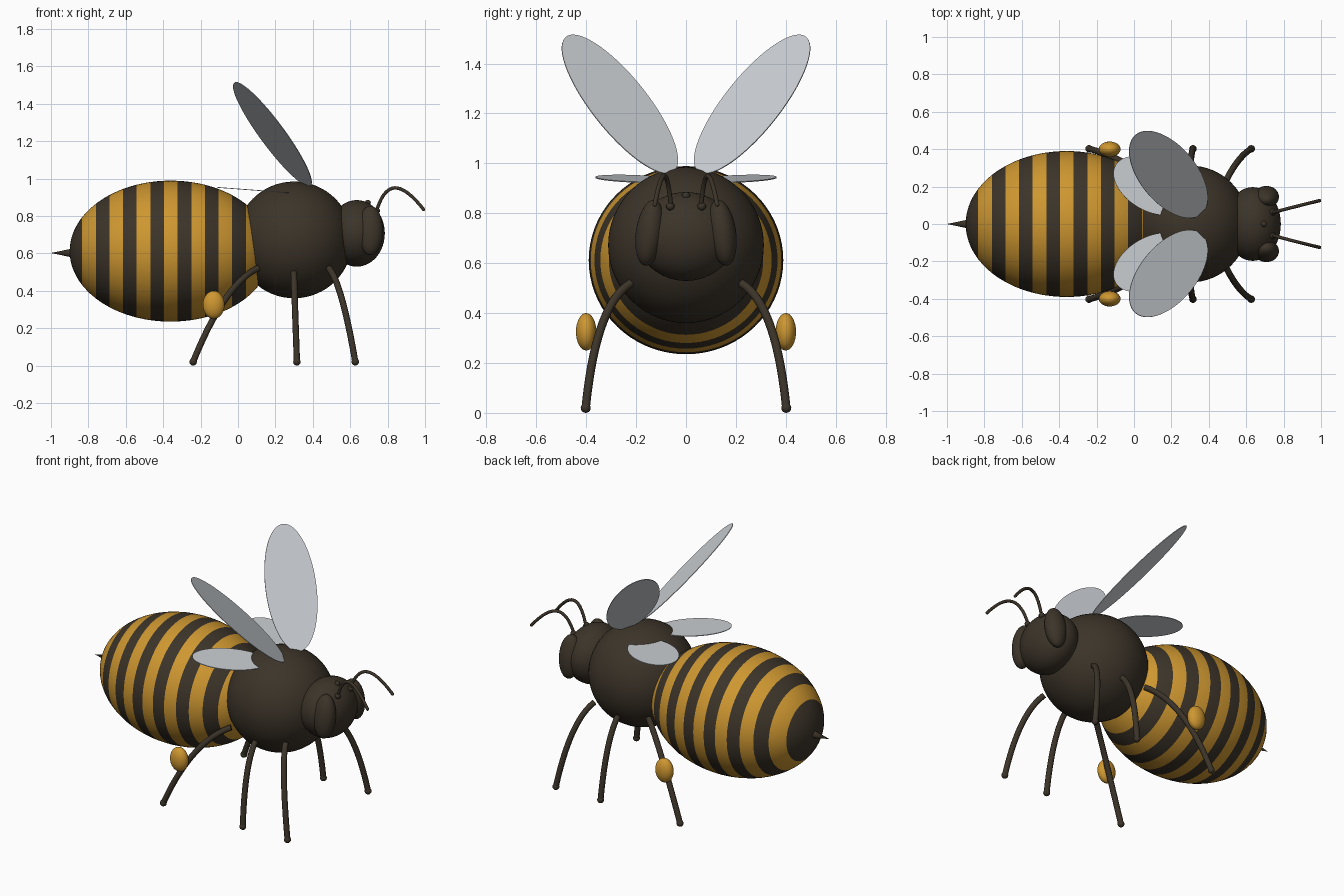
import bpy, bmesh, math
from mathutils import Vector, Matrix

if "Cube" in bpy.data.objects:
    bpy.data.objects.remove(bpy.data.objects["Cube"])


def material(name, rgb):
    m = bpy.data.materials.new(name)
    m.diffuse_color = (*rgb, 1)
    m.use_nodes = True
    m.node_tree.nodes["Principled BSDF"].inputs["Base Color"].default_value = m.diffuse_color
    return m


DARK = material("dark brown", (0.045, 0.034, 0.022))
GOLD = material("honey yellow", (0.62, 0.31, 0.03))
WING = material("pale wing grey", (0.60, 0.63, 0.66))


def add(name, bm, *mats):
    bmesh.ops.recalc_face_normals(bm, faces=bm.faces)
    me = bpy.data.meshes.new(name)
    bm.to_mesh(me)
    bm.free()
    ob = bpy.data.objects.new(name, me)
    bpy.context.collection.objects.link(ob)
    for m in mats:
        me.materials.append(m)
    bpy.ops.object.select_all(action='DESELECT')
    bpy.context.view_layer.objects.active = ob
    ob.select_set(True)
    bpy.ops.object.shade_smooth_by_angle(angle=math.radians(40))
    return ob


def ellipsoid(name, loc, radii, mat, rot_x=0, seg=48):
    bm = bmesh.new()
    bmesh.ops.create_uvsphere(bm, u_segments=seg, v_segments=seg // 2, radius=1)
    bm.transform(Matrix.Translation(loc) @ Matrix.Rotation(rot_x, 4, 'X')
                 @ Matrix.Diagonal((*radii, 1)))
    return add(name, bm, mat)


def bezier(pts, t):
    pts = [Vector(p) for p in pts]
    while len(pts) > 1:
        pts = [a.lerp(b, t) for a, b in zip(pts, pts[1:])]
    return pts[0]


def tube(name, ctrl, r, tip_r, mat, n=20, sides=14):
    """Round tube along a bezier path with a ball at its far end."""
    bm = bmesh.new()
    path = [bezier(ctrl, i / n) for i in range(n + 1)]
    rings = []
    for i, p in enumerate(path):
        d = (path[min(i + 1, n)] - path[max(i - 1, 0)]).normalized()
        u = d.cross(Vector((0.3, 1, 0))).normalized()
        v = d.cross(u)
        rings.append([bm.verts.new(p + r * (u * math.cos(a) + v * math.sin(a)))
                      for a in (2 * math.pi * k / sides for k in range(sides))])
    for a, b in zip(rings, rings[1:]):
        for k in range(sides):
            j = (k + 1) % sides
            bm.faces.new((a[k], a[j], b[j], b[k]))
    bm.faces.new(rings[0])
    bm.faces.new(rings[-1])
    bmesh.ops.create_uvsphere(bm, u_segments=16, v_segments=10, radius=tip_r,
                              matrix=Matrix.Translation(path[-1]))
    return add(name, bm, mat)


def wing(name, center, major, minor, mat, thick=0.004):
    """Flat elliptical blade spanned by two half-axis vectors."""
    c, a, b = Vector(center), Vector(major), Vector(minor)
    nrm = a.cross(b).normalized() * thick / 2
    bm = bmesh.new()
    seg = 64
    loops = [[bm.verts.new(c + s * nrm + a * math.cos(t) + b * math.sin(t))
              for t in (2 * math.pi * k / seg for k in range(seg))] for s in (1, -1)]
    for lp in loops:
        bm.faces.new(lp)
    for k in range(seg):
        j = (k + 1) % seg
        bm.faces.new((loops[0][k], loops[0][j], loops[1][j], loops[1][k]))
    return add(name, bm, mat)


# Abdomen: lathed ellipsoid with rings placed exactly on the stripe borders
AC, AR = Vector((-0.36, 0, 0.612)), Vector((0.54, 0.39, 0.377))
FIRST, STEP = -0.833, 0.0729
xs = [AC.x - AR.x * math.cos(math.pi * i / 48) for i in range(1, 48)]
borders = [FIRST + STEP * k for k in range(14)]
xs = sorted([x for x in xs if min(abs(x - b) for b in borders) > 0.008] + borders)
bm = bmesh.new()
SEG = 72
rings = []
for x in xs:
    s = math.sqrt(1 - ((x - AC.x) / AR.x) ** 2)
    rings.append([bm.verts.new((x, AR.y * s * math.cos(t), AC.z + AR.z * s * math.sin(t)))
                  for t in (2 * math.pi * k / SEG for k in range(SEG))])
ends = [bm.verts.new((AC.x + s * AR.x, 0, AC.z)) for s in (-1, 1)]
for a, b in zip(rings, rings[1:]):
    for k in range(SEG):
        j = (k + 1) % SEG
        bm.faces.new((a[k], a[j], b[j], b[k]))
for ring, end in ((rings[0], ends[0]), (rings[-1], ends[1])):
    for k in range(SEG):
        bm.faces.new((ring[k], ring[(k + 1) % SEG], end))
for f in bm.faces:
    band = math.floor((f.calc_center_median().x - FIRST) / STEP)
    f.material_index = 1 if band >= 0 and band % 2 == 0 else 0
add("striped_abdomen", bm, DARK, GOLD)

# Sting
bm = bmesh.new()
bmesh.ops.create_cone(bm, cap_ends=True, segments=20, radius1=0.027, radius2=0, depth=0.13,
                      matrix=Matrix.Translation((-0.935, 0, 0.602))
                      @ Matrix.Rotation(-math.pi / 2, 4, 'Y'))
add("sting", bm, DARK)

# Thorax and head
ellipsoid("thorax", (0.30, 0, 0.672), (0.312, 0.312, 0.312), DARK, seg=64)
ellipsoid("head", (0.635, 0, 0.707), (0.15, 0.197, 0.178), DARK)
ellipsoid("middle_ocellus", (0.694, 0, 0.870), (0.016, 0.016, 0.016), DARK, seg=16)

# Leg paths: name, start x, bend x, foot x
LEGS = (("front", 0.486, 0.555, 0.627), ("middle", 0.298, 0.30, 0.315),
        ("hind", 0.107, -0.07, -0.24))

# Mirrored parts
for side, s in (("left", 1), ("right", -1)):
    ellipsoid(side + "_eye", (0.708, s * 0.145, 0.722), (0.067, 0.056, 0.133), DARK,
              rot_x=s * math.radians(8))
    ellipsoid(side + "_ocellus", (0.742, s * 0.063, 0.828), (0.017, 0.017, 0.017), DARK, seg=16)
    tube(side + "_antenna", [(0.74, s * 0.06, 0.825), (0.79, s * 0.075, 0.99),
                             (0.87, s * 0.095, 0.99), (0.992, s * 0.125, 0.835)],
         0.009, 0.009, DARK)
    for name, x0, x1, x2 in LEGS:
        tube(f"{side}_{name}_leg", [(x0, s * 0.22, 0.52), (x1, s * 0.36, 0.44),
                                    (x2, s * 0.402, 0.02)], 0.017, 0.02, DARK)
    ellipsoid(side + "_pollen_basket", (-0.13, s * 0.40, 0.325), (0.058, 0.041, 0.075), GOLD, seg=32)
    # Fore wing: raised and swept back
    axis = Vector((-0.481, s * 0.511, 0.711)).normalized()
    normal = Vector((0.629, -s * 0.364, 0.687)).normalized()
    wing(side + "_fore_wing", (0.184, s * 0.265, 1.237), axis * 0.389,
         normal.cross(axis).normalized() * 0.155, WING)
    # Hind wing: nearly level, seen in plan as a slanted ellipse
    slope = -0.075
    wing(side + "_hind_wing", (0.085, s * 0.205, 0.938),
         (-0.195, s * 0.065, -0.195 * slope), (0, s * 0.144, 0), WING)
